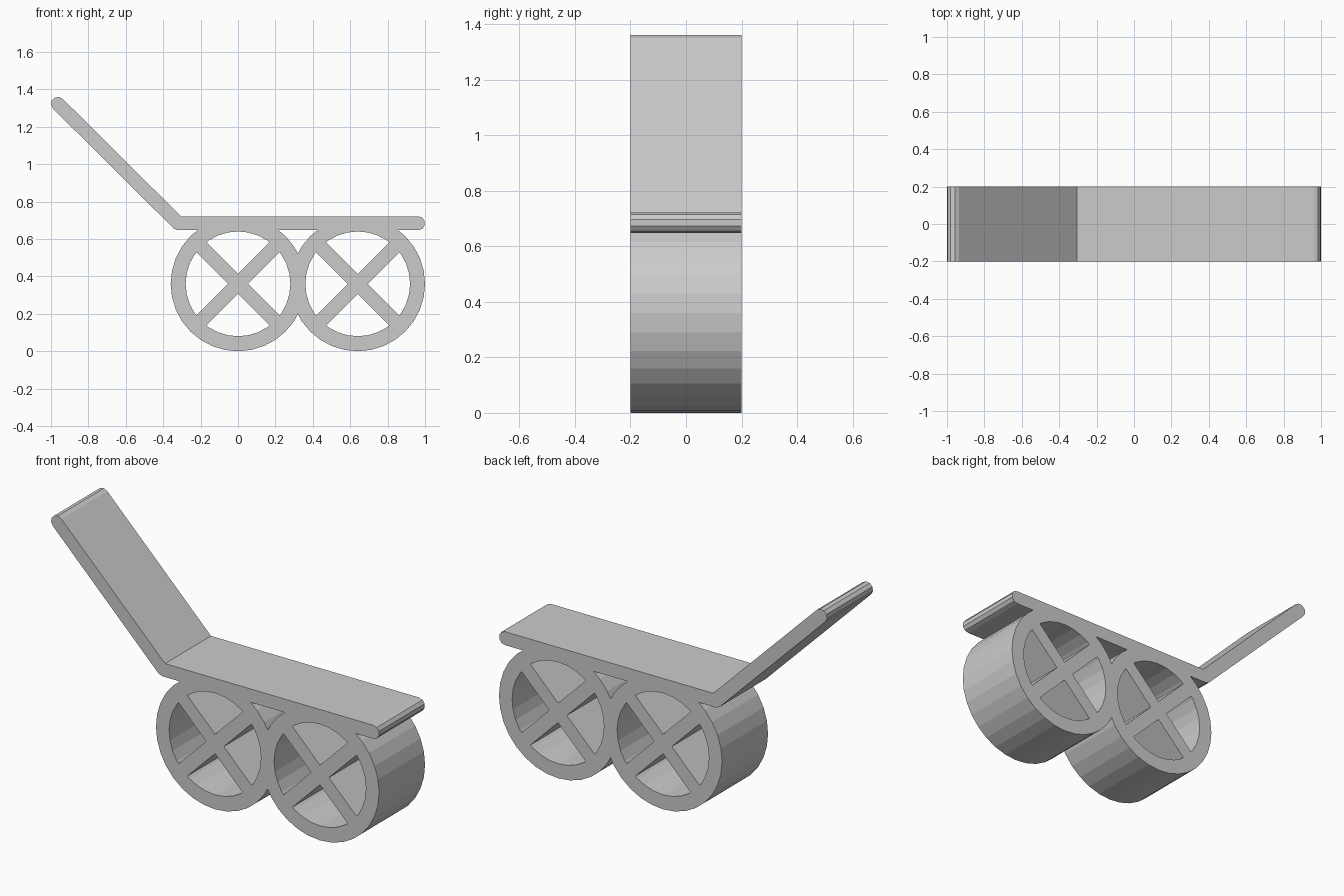
import bpy, bmesh, math
from mathutils import Vector

cube = bpy.data.objects.get("Cube")
if cube:
    bpy.data.objects.remove(cube)

HALF_DEPTH = 0.2
BAR_R = 0.037        # half thickness of deck and handle
WHEEL_R, HOLE_R = 0.36, 0.28
SIDES = 32

grey = bpy.data.materials.new("light_grey")
grey.use_nodes = True
grey.diffuse_color = (0.6, 0.6, 0.6, 1)
grey.node_tree.nodes["Principled BSDF"].inputs["Base Color"].default_value = (0.6, 0.6, 0.6, 1)


def finish(name, bm):
    bmesh.ops.recalc_face_normals(bm, faces=bm.faces)
    mesh = bpy.data.meshes.new(name)
    bm.to_mesh(mesh)
    bm.free()
    mesh.materials.append(grey)
    obj = bpy.data.objects.new(name, mesh)
    bpy.context.collection.objects.link(obj)
    return obj


def extrude_profile(name, points):
    """Extrude a closed x-z outline across the full width."""
    bm = bmesh.new()
    face = bm.faces.new([bm.verts.new((x, -HALF_DEPTH, z)) for x, z in points])
    new = bmesh.ops.extrude_face_region(bm, geom=[face])["geom"]
    verts = [v for v in new if isinstance(v, bmesh.types.BMVert)]
    bmesh.ops.translate(bm, vec=(0, 2 * HALF_DEPTH, 0), verts=verts)
    return finish(name, bm)


def arc(center, radius, start, end, steps):
    return [(center[0] + radius * math.cos(a), center[1] + radius * math.sin(a))
            for a in (start + (end - start) * i / steps for i in range(steps + 1))]


def rounded_bar(name, a, b):
    """Flat board with round ends running from a to b."""
    d = Vector(b) - Vector(a)
    t = math.atan2(d.y, d.x)
    q = math.pi / 2
    extrude_profile(name, arc(b, BAR_R, t - q, t + q, 5) + arc(a, BAR_R, t + q, t + 3 * q, 5))


def rim(name, cx):
    """Faceted ring, made from four loops of vertices."""
    bm = bmesh.new()
    loops = []
    for r, y in ((WHEEL_R, -HALF_DEPTH), (WHEEL_R, HALF_DEPTH),
                 (HOLE_R, HALF_DEPTH), (HOLE_R, -HALF_DEPTH)):
        ring = arc((cx, WHEEL_R), r, 0, math.tau, SIDES)[:-1]
        loops.append([bm.verts.new((x, y, z)) for x, z in ring])
    for k in range(4):
        a, b = loops[k], loops[(k + 1) % 4]
        for i in range(SIDES):
            j = (i + 1) % SIDES
            bm.faces.new((a[i], a[j], b[j], b[i]))
    finish(name, bm)


def spokes(name, cx):
    """Diagonal cross whose arms end inside the rim."""
    w, reach = 0.038, HOLE_R + 0.015
    points = []
    for i in range(4):
        t = math.pi / 4 + i * math.pi / 2
        c, s = math.cos(t), math.sin(t)
        for u, v in ((reach, -w), (reach, w), (w, w)):
            points.append((cx + u * c - v * s, WHEEL_R + u * s + v * c))
    extrude_profile(name, points)


# Deck and sloping handle
bend = (-0.32, 0.684)
rounded_bar("deck", bend, (0.963, 0.684))
rounded_bar("handle", (-0.963, 1.323), bend)

# Two wide wheels
for side, cx in (("right", 0.0), ("left", 0.64)):
    rim(side + "_wheel_rim", cx)
    spokes(side + "_wheel_spokes", cx)
